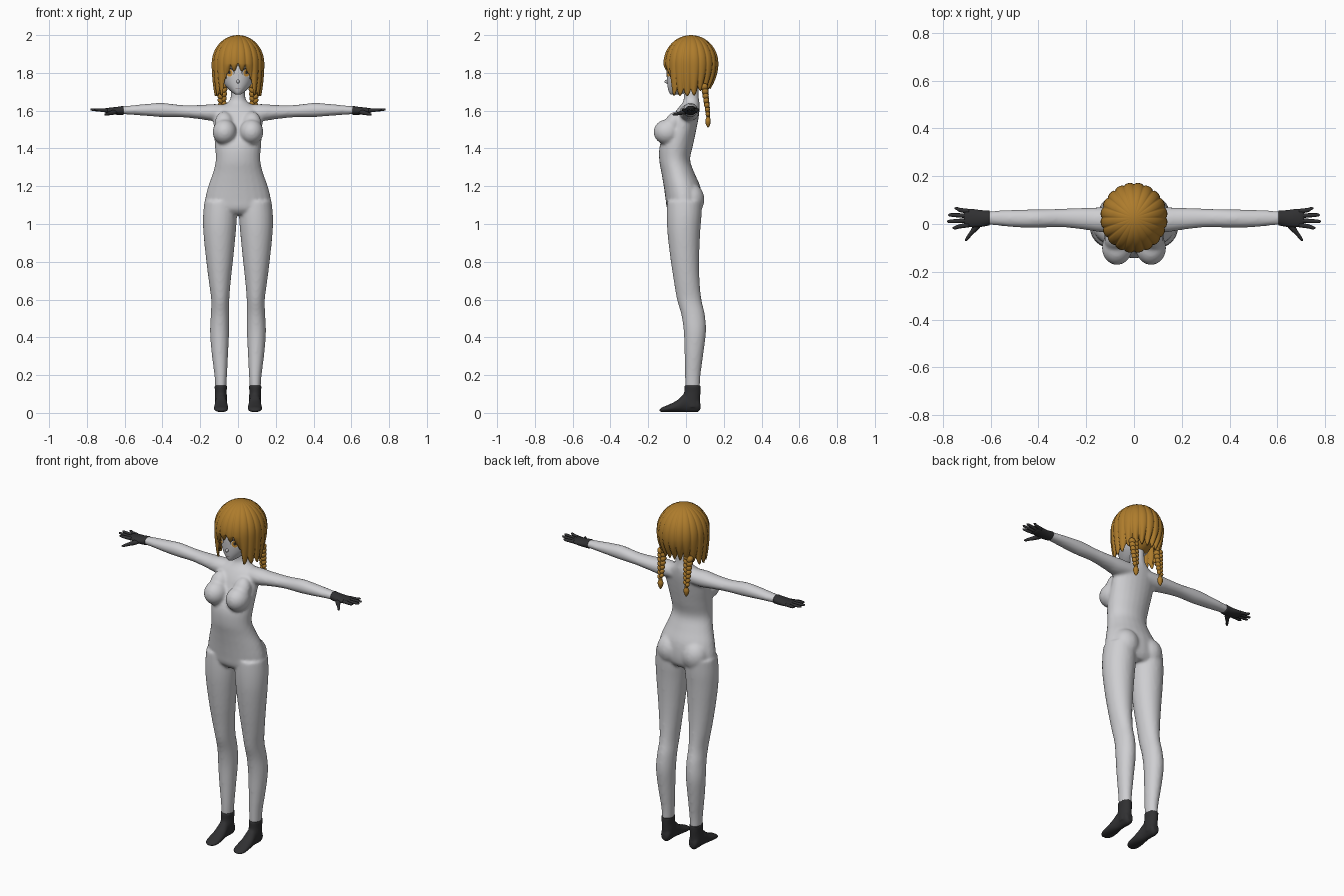
import bpy, bmesh, math
from mathutils import Vector, Matrix, Euler
from mathutils.bvhtree import BVHTree

default = bpy.data.objects.get("Cube")
if default:
    bpy.data.objects.remove(default, do_unlink=True)


def material(name, *rgb):
    mat = bpy.data.materials.new(name)
    mat.use_nodes = True
    mat.diffuse_color = (*rgb, 1)
    shader = next(n for n in mat.node_tree.nodes if n.type == "BSDF_PRINCIPLED")
    shader.inputs["Base Color"].default_value = (*rgb, 1)
    shader.inputs["Roughness"].default_value = 0.8
    return mat


SKIN = material("pale grey", 0.62, 0.62, 0.64)
HAIR = material("golden brown", 0.42, 0.2, 0.025)
DARK = material("charcoal", 0.03, 0.03, 0.032)
WHITE = material("eye white", 0.85, 0.85, 0.85)
IRIS = material("amber", 0.7, 0.33, 0.05)
LIP = material("dusky grey", 0.25, 0.2, 0.2)


def finish(name, bm, *mats, recalc=True):
    if recalc:
        bmesh.ops.recalc_face_normals(bm, faces=bm.faces)
    mesh = bpy.data.meshes.new(name)
    bm.to_mesh(mesh)
    bm.free()
    for mat in mats:
        mesh.materials.append(mat)
    mesh.shade_smooth()
    obj = bpy.data.objects.new(name, mesh)
    bpy.context.scene.collection.objects.link(obj)
    return obj


def spline(sections, steps=4):
    """Catmull-Rom interpolation of section tuples."""
    pts = [Vector(s) for s in sections]
    pts = [pts[0]] + pts + [pts[-1]]
    out = []
    for a, b, c, d in zip(pts, pts[1:], pts[2:], pts[3:]):
        for k in range(steps):
            t = k / steps
            out.append(b + (c - a) * (t / 2) + (a * 2 - b * 5 + c * 4 - d) * (t * t / 2)
                       + (b * 3 - a - c * 3 + d) * (t ** 3 / 2))
    return out + [pts[-1]]


def loft(bm, axis, sections, sides=(1,), count=24):
    """Closed oval tube: each section is (position, min u, max u, min v, max v)."""
    order = {"x": (1, 2, 0), "y": (0, 2, 1), "z": (0, 1, 2)}[axis]
    for side in sides:
        rings = []
        for pos, u0, u1, v0, v1 in spline(sections):
            ring = []
            for k in range(count):
                ang = math.tau * k / count
                p = [0, 0, 0]
                p[order[0]] = (u0 + u1) / 2 + (u1 - u0) / 2 * math.cos(ang)
                p[order[1]] = (v0 + v1) / 2 + (v1 - v0) / 2 * math.sin(ang)
                p[order[2]] = pos
                p[0] *= side
                ring.append(bm.verts.new(p))
            rings.append(ring)
        for low, high in zip(rings, rings[1:]):
            for k in range(count):
                n = (k + 1) % count
                bm.faces.new((low[k], low[n], high[n], high[k]))
        bm.faces.new(rings[0])
        bm.faces.new(rings[-1])


def ball(bm, centre, size, tilt=(0, 0, 0), sides=(1,)):
    for s in sides:
        place = Matrix.LocRotScale(Vector((centre[0] * s, *centre[1:])),
                                   Euler((tilt[0], tilt[1] * s, tilt[2] * s)), Vector(size))
        bmesh.ops.create_uvsphere(bm, u_segments=20, v_segments=12, radius=1, matrix=place)


def fuse(obj, voxel, smoothing):
    remesh = obj.modifiers.new("Fuse", "REMESH")
    remesh.mode = "VOXEL"
    remesh.voxel_size = voxel
    remesh.use_smooth_shade = True
    soft = obj.modifiers.new("Soften", "SMOOTH")
    soft.iterations = smoothing


BOTH = (1, -1)

# Torso and neck, limbs and soft volumes fused into one body
bm = bmesh.new()
loft(bm, "z", [(z, -w, w, front, back) for z, w, front, back in (
    (1.05, .09, -.075, .06), (1.08, .165, -.1, .08), (1.13, .174, -.108, .085),
    (1.2, .158, -.118, .075), (1.27, .133, -.13, .045), (1.34, .118, -.142, .022),
    (1.42, .123, -.138, .038), (1.5, .128, -.1, .055), (1.57, .13, -.07, .068),
    (1.61, .115, -.045, .072), (1.64, .06, -.02, .072), (1.67, .039, -.012, .068),
    (1.75, .038, -.02, .065))])
loft(bm, "z", [
    (.13, .062, .12, -.004, .073), (.2, .058, .125, -.006, .077),
    (.32, .052, .14, -.008, .093), (.43, .047, .148, -.012, .106),
    (.52, .046, .144, -.025, .1), (.6, .046, .142, -.048, .082),
    (.7, .038, .155, -.065, .072), (.82, .025, .17, -.083, .07),
    (.95, .012, .183, -.098, .075), (1.04, .006, .185, -.102, .082),
    (1.12, .01, .178, -.1, .085)], BOTH)
loft(bm, "x", [
    (.05, -.03, .07, 1.55, 1.632), (.13, -.035, .07, 1.545, 1.635),
    (.2, -.025, .068, 1.555, 1.63), (.3, -.014, .064, 1.565, 1.63),
    (.4, -.016, .062, 1.566, 1.641), (.48, -.015, .06, 1.572, 1.636),
    (.56, -.008, .057, 1.578, 1.628), (.625, -.002, .052, 1.582, 1.622)], BOTH)
ball(bm, (.071, -.1, 1.487), (.064, .072, .067), sides=BOTH)
ball(bm, (.074, -.07, 1.53), (.05, .045, .07), tilt=(-.45, 0, 0), sides=BOTH)
ball(bm, (.08, .025, 1.13), (.076, .073, .085), sides=BOTH)
fuse(finish("body", bm, SKIN), .008, 7)

# Socks and feet
for side, label in ((1, "left"), (-1, "right")):
    bm = bmesh.new()
    loft(bm, "z", [(.03, .06, .122, .0, .074), (.08, .058, .122, -.014, .075),
                   (.11, .06, .122, -.01, .077), (.145, .057, .125, -.009, .078)], (side,))
    loft(bm, "y", [(.076, .075, .105, .02, .05), (.06, .062, .118, .004, .085),
                   (.0, .06, .12, .004, .105), (-.045, .054, .125, .004, .068),
                   (-.095, .051, .128, .004, .042), (-.125, .058, .122, .004, .03),
                   (-.14, .075, .108, .007, .018)], (side,))
    fuse(finish(label + "_foot", bm, DARK), .005, 4)

# Gloved hands: palm, four fingers and a thumb
for side, label in ((1, "left"), (-1, "right")):
    bm = bmesh.new()
    loft(bm, "x", [(.605, -.006, .056, 1.577, 1.626), (.64, -.012, .058, 1.578, 1.62),
                   (.67, -.014, .062, 1.582, 1.617), (.7, -.01, .062, 1.588, 1.613),
                   (.712, .0, .055, 1.595, 1.608)], (side,))
    for row, tip in enumerate((.76, .782, .778, .752)):
        y = -.004 + row * .019
        spread = (row - 1.5) * .004
        loft(bm, "x", [(.69, y - .01, y + .01, 1.591, 1.611),
                       (.73, y + spread - .009, y + spread + .009, 1.594, 1.611),
                       (tip - .01, y + spread * 2 - .007, y + spread * 2 + .007, 1.599, 1.612),
                       (tip, y + spread * 2 - .002, y + spread * 2 + .002, 1.604, 1.609)],
             (side,), 10)
    loft(bm, "y", [(.01, .63, .67, 1.583, 1.608), (-.02, .648, .68, 1.578, 1.602),
                   (-.045, .676, .696, 1.575, 1.593), (-.064, .692, .707, 1.573, 1.587),
                   (-.072, .702, .707, 1.577, 1.582)], (side,), 10)
    finish(label + "_hand", bm, DARK)

# Head, with the scalp coloured as hair
bm = bmesh.new()
loft(bm, "z", [(z, -w, w, front, back) for z, w, front, back in (
    (1.685, .012, -.078, -.045), (1.692, .024, -.087, -.01), (1.71, .046, -.094, .04),
    (1.74, .072, -.099, .085), (1.78, .088, -.102, .11), (1.83, .098, -.102, .13),
    (1.9, .1, -.085, .135), (1.95, .075, -.05, .11), (1.98, .02, .0, .05))], count=40)
ball(bm, (0, -.1, 1.754), (.008, .014, .01))
bmesh.ops.recalc_face_normals(bm, faces=bm.faces)
for face in bm.faces:
    spot = face.calc_center_median()
    face.material_index = int(spot.z > 1.87 or (spot.y > .045 and spot.z > 1.72))
face_surface = BVHTree.FromBMesh(bm)
finish("head", bm, SKIN, HAIR)


def plate(name, x, z, w, h, lift, mat):
    """Thin oval laid on the face."""
    bm = bmesh.new()
    bmesh.ops.create_circle(bm, cap_ends=True, segments=24, radius=1)
    bmesh.ops.inset_region(bm, faces=bm.faces[:], thickness=.5)
    for v in bm.verts:
        px, pz = x + v.co.x * w, z + v.co.y * h
        hit = face_surface.ray_cast(Vector((px, -1, pz)), Vector((0, 1, 0)))[0]
        v.co = (px, (hit.y if hit else -.09) - lift, pz)
    bm.normal_update()
    finish(name, bm, mat, recalc=False)


# Eyes and mouth
for side, label in ((1, "left"), (-1, "right")):
    plate(label + "_lashes", side * .047, 1.803, .028, .024, .002, DARK)
    plate(label + "_eye_white", side * .046, 1.799, .024, .021, .0035, WHITE)
    plate(label + "_iris", side * .045, 1.8, .016, .02, .005, IRIS)
    plate(label + "_pupil", side * .045, 1.802, .006, .009, .0065, DARK)
plate("mouth", 0, 1.716, .014, .0022, .002, LIP)


# Lobed hair shell with a pointed fringe and longer side locks
def hair_end(deg):
    keys = ((0, 1.835), (28, 1.815), (42, 1.7), (95, 1.695), (125, 1.735), (181, 1.735))
    for (a, za), (b, zb) in zip(keys, keys[1:]):
        if deg <= b:
            return za + (zb - za) * (deg - a) / (b - a)


bm = bmesh.new()
columns, dome, drop = 180, 12, 10
grid = []
for c in range(columns):
    ang = math.tau * c / columns
    deg = min(c, columns - c) * 360 / columns
    lobe = abs(math.sin(ang * 10))
    end = hair_end(deg) - .035 * lobe + .015
    taper = .12 + .17 * max(0, -math.cos(ang))
    column = []
    for k in range(1, dome + drop + 1):
        if k <= dome:
            phi = k / dome * math.pi / 2
            r, z = math.sin(phi), 1.85 + .15 * math.cos(phi)
        else:
            f = (k - dome) / drop
            r, z = 1 - taper * f * f, 1.85 + (end - 1.85) * f
        r *= .955 + .05 * math.sqrt(lobe)
        column.append(bm.verts.new((.14 * r * math.sin(ang), .026 - .146 * r * math.cos(ang), z)))
    grid.append(column)
crown = bm.verts.new((0, .026, 2))
for c in range(columns):
    here, there = grid[c], grid[(c + 1) % columns]
    bm.faces.new((crown, here[0], there[0]))
    for k in range(dome + drop - 1):
        bm.faces.new((here[k], here[k + 1], there[k + 1], there[k]))
hair = finish("hair", bm, HAIR)
shell = hair.modifiers.new("Thickness", "SOLIDIFY")
shell.thickness = .01
shell.offset = -1

# Two plaited pigtails with tied tufts
for side, label in ((1, "left"), (-1, "right")):
    bm = bmesh.new()
    for k in range(7):
        z = 1.735 - k * .024
        size = 1 - k * .06
        for half in BOTH:
            ball(bm, (.084 + half * .011 * size, .098 + k * .003, z - (half > 0) * .01),
                 (.017 * size, .019 * size, .021 * size), (0, half * .6, 0), (side,))
    ball(bm, (.084, .117, 1.57), (.01, .01, .008), sides=(side,))
    loft(bm, "z", [(1.568, .076, .092, .109, .125), (1.548, .068, .1, .102, .131),
                   (1.528, .072, .096, .105, .128), (1.512, .081, .087, .114, .12)], (side,), 12)
    finish(label + "_braid", bm, HAIR)
